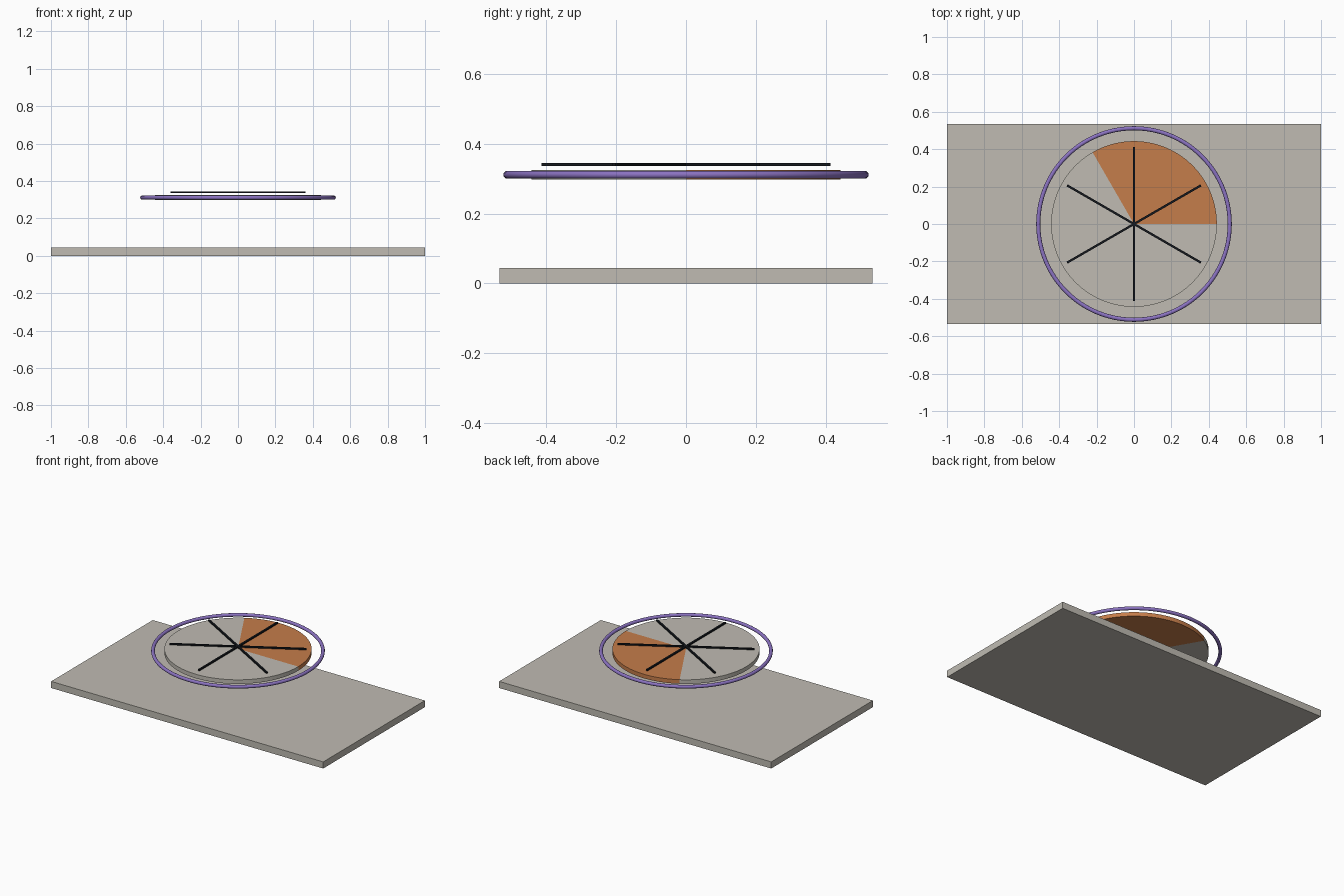
import bpy
import bmesh
from math import atan2, pi, radians
from mathutils import Matrix

cube = bpy.data.objects.get("Cube")
if cube:
    bpy.data.objects.remove(cube, do_unlink=True)


def material(name, srgb):
    color = [(c / 255) ** 2.2 for c in srgb] + [1]
    mat = bpy.data.materials.new(name)
    mat.use_nodes = True
    mat.diffuse_color = color
    mat.node_tree.nodes["Principled BSDF"].inputs["Base Color"].default_value = color
    return mat


stone = material("warm grey", (190, 186, 177))
orange = material("burnt orange", (196, 124, 76))
purple = material("purple", (138, 114, 192))
black = material("near black", (27, 30, 35))


def add_object(name, bm, *mats):
    mesh = bpy.data.meshes.new(name)
    bm.to_mesh(mesh)
    bm.free()
    obj = bpy.data.objects.new(name, mesh)
    bpy.context.collection.objects.link(obj)
    for mat in mats:
        mesh.materials.append(mat)
    return obj


def smooth(obj):
    bpy.ops.object.select_all(action="DESELECT")
    obj.select_set(True)
    bpy.context.view_layer.objects.active = obj
    bpy.ops.object.shade_smooth_by_angle(angle=radians(40))


def box(name, size, z, mat, angle=0):
    bm = bmesh.new()
    bmesh.ops.create_cube(bm, size=1, matrix=Matrix.Diagonal((*size, 1)))
    obj = add_object(name, bm, mat)
    obj.location.z = z
    obj.rotation_euler.z = angle
    return obj


# Base slab
box("base_plate", (2, 1.067, 0.044), 0.022, stone)

# Floating disc, with a third of it coloured as a sector
bm = bmesh.new()
bmesh.ops.create_cone(bm, cap_ends=True, cap_tris=True, segments=96,
                      radius1=0.443, radius2=0.443, depth=0.027)
for face in bm.faces:
    c = face.calc_center_median()
    face.material_index = int(0 < atan2(c.y, c.x) < 2 * pi / 3)
disc = add_object("disc", bm, stone, orange)
disc.location.z = 0.311
smooth(disc)

# Thin ring around the disc
bpy.ops.mesh.primitive_torus_add(major_radius=0.512, minor_radius=0.011,
                                 major_segments=96, minor_segments=16,
                                 location=(0, 0, 0.311))
ring = bpy.context.object
ring.name = "outer_ring"
ring.data.materials.append(purple)
smooth(ring)

# Three crossing bars above the disc make six spokes
for i, degrees in enumerate((30, 90, 150)):
    box(f"spoke_bar_{i + 1}", (0.826, 0.012, 0.009), 0.34, black, radians(degrees))
